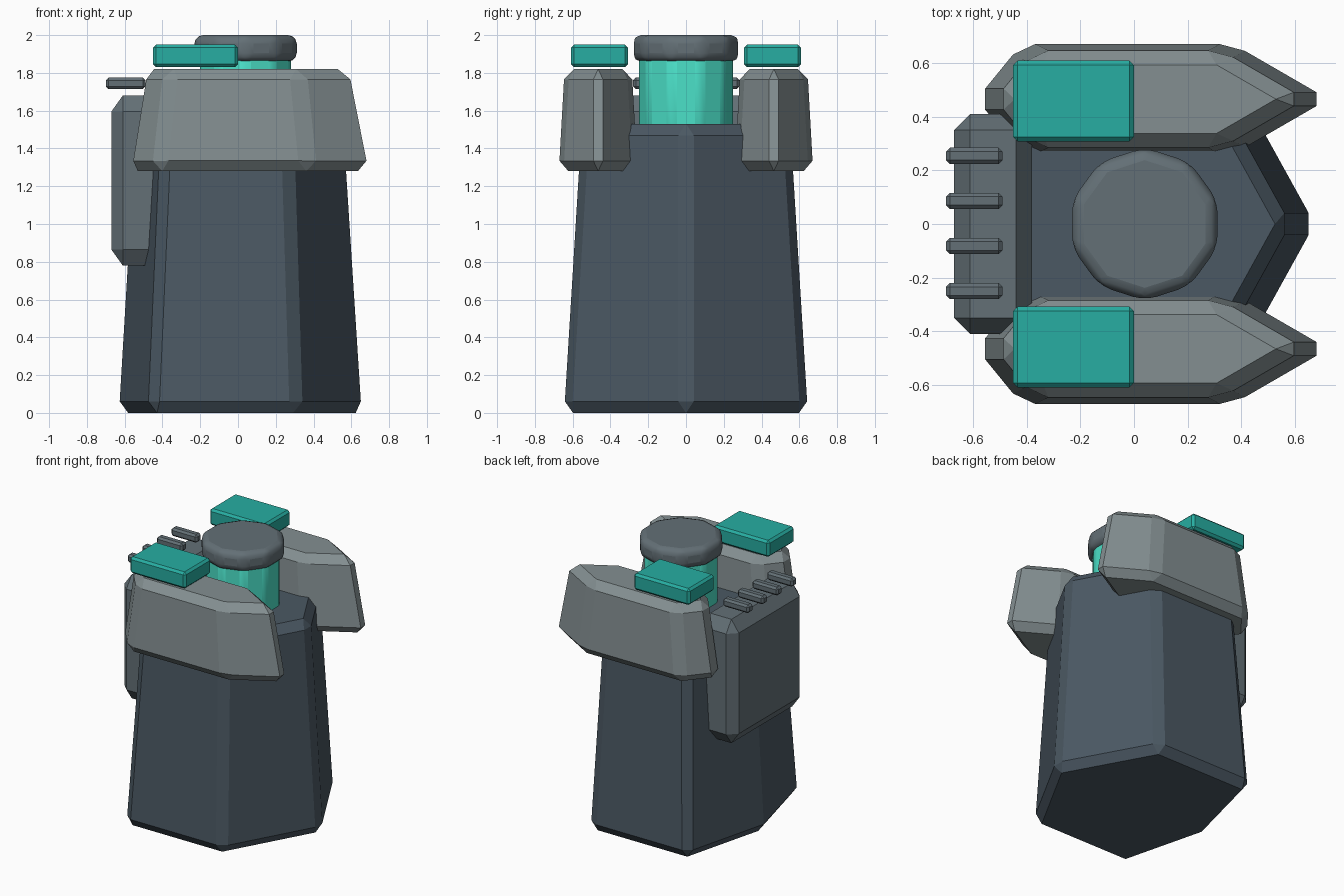
import bpy, bmesh, math
from mathutils import Matrix

if "Cube" in bpy.data.objects:
    bpy.data.objects.remove(bpy.data.objects["Cube"])


def paint(name, rgb):
    m = bpy.data.materials.new(name)
    m.diffuse_color = (*rgb, 1)
    m.use_nodes = True
    m.node_tree.nodes["Principled BSDF"].inputs["Base Color"].default_value = m.diffuse_color
    return m


DARK = paint("dark_slate", (0.07, 0.098, 0.125))
MID = paint("mid_slate", (0.125, 0.16, 0.18))
LIGHT = paint("light_grey", (0.23, 0.275, 0.285))
TEAL = paint("teal", (0.02, 0.42, 0.36))
GLOW = paint("bright_teal", (0.07, 0.75, 0.58))


def finish(name, bm, loc, mat, bevel, segments=1, zscale=1.0):
    bmesh.ops.recalc_face_normals(bm, faces=bm.faces)
    me = bpy.data.meshes.new(name)
    bm.to_mesh(me)
    bm.free()
    ob = bpy.data.objects.new(name, me)
    bpy.context.collection.objects.link(ob)
    ob.location = loc
    ob.scale.z = zscale
    me.materials.append(mat)
    if bevel:
        mod = ob.modifiers.new("Bevel", 'BEVEL')
        mod.width = bevel
        mod.segments = segments
        mod.limit_method = 'ANGLE'
        mod.angle_limit = math.radians(30)
    return ob


def box(name, lo, hi, mat, bevel, zscale=1.0):
    bm = bmesh.new()
    bmesh.ops.create_cube(bm, size=1)
    size = [b - a for a, b in zip(lo, hi)]
    size[2] /= zscale
    bmesh.ops.scale(bm, vec=size, verts=bm.verts)
    mid = [(a + b) / 2 for a, b in zip(lo, hi)]
    return finish(name, bm, mid, mat, bevel, zscale=zscale)


def hull(name, nose, front, back, tail, half, height, taper, loc, mat, bevel, zscale=1.0):
    """Pointed six-sided prism that narrows towards the top."""
    pts = [(nose, 0), (front, half), (back, half), (tail, 0), (back, -half), (front, -half)]
    bm = bmesh.new()
    low = [bm.verts.new((x, y, 0)) for x, y in pts]
    top = [bm.verts.new((x * taper, y * taper, height / zscale)) for x, y in pts]
    bm.faces.new(low)
    bm.faces.new(top)
    for i in range(6):
        j = (i + 1) % 6
        bm.faces.new((low[i], low[j], top[j], top[i]))
    return finish(name, bm, loc, mat, bevel, zscale=zscale)


def drum(name, radius, z0, z1, mat, bevel, segments):
    bm = bmesh.new()
    bmesh.ops.create_cone(bm, cap_ends=True, segments=10, radius1=radius, radius2=radius,
                          depth=z1 - z0, matrix=Matrix.Rotation(math.radians(90), 4, 'Z')
                          @ Matrix.Rotation(math.radians(0), 4, 'Z'))
    # put one corner on the +y axis
    a = min((math.atan2(v.co.y, v.co.x) % math.radians(36)) for v in bm.verts)
    bmesh.ops.rotate(bm, verts=bm.verts, cent=(0, 0, 0),
                     matrix=Matrix.Rotation(math.radians(18) - a, 3, 'Z'))
    ob = finish(name, bm, (0.04, 0, (z0 + z1) / 2), mat, bevel, segments)
    bpy.context.view_layer.objects.active = ob
    ob.select_set(True)
    bpy.ops.object.shade_smooth_by_angle(angle=math.radians(30))
    ob.select_set(False)
    return ob


# main body
hull("body", 0.677, 0.32, -0.465, -0.63, 0.645, 1.53, 0.855, (0, 0, 0), DARK, 0.047, 1.3)

# neck and cap
drum("neck", 0.253, 1.45, 1.9, GLOW, 0.03, 2)
drum("head_cap", 0.285, 1.86, 2.0, MID, 0.045, 3)

# shoulder pods with their top pads
for side, s in (("left", 1), ("right", -1)):
    hull(f"shoulder_pod_{side}", 0.735, 0.375, -0.425, -0.595, 0.208, 0.54, 0.855,
         (0, s * 0.465, 1.28), LIGHT, 0.05, 1.1)
    y0, y1 = sorted((s * 0.308, s * 0.608))
    box(f"shoulder_pad_{side}", (-0.45, y0, 1.83), (0.0, y1, 1.95), TEAL, 0.016)

# backpack and the row of vents above it
box("backpack", (-0.67, -0.41, 0.78), (-0.38, 0.41, 1.68), MID, 0.06, 1.4)
for i in range(4):
    y = -0.25 + i * 0.168
    box(f"vent_{i + 1}", (-0.7, y - 0.03, 1.715), (-0.49, y + 0.03, 1.775), MID, 0.014)
